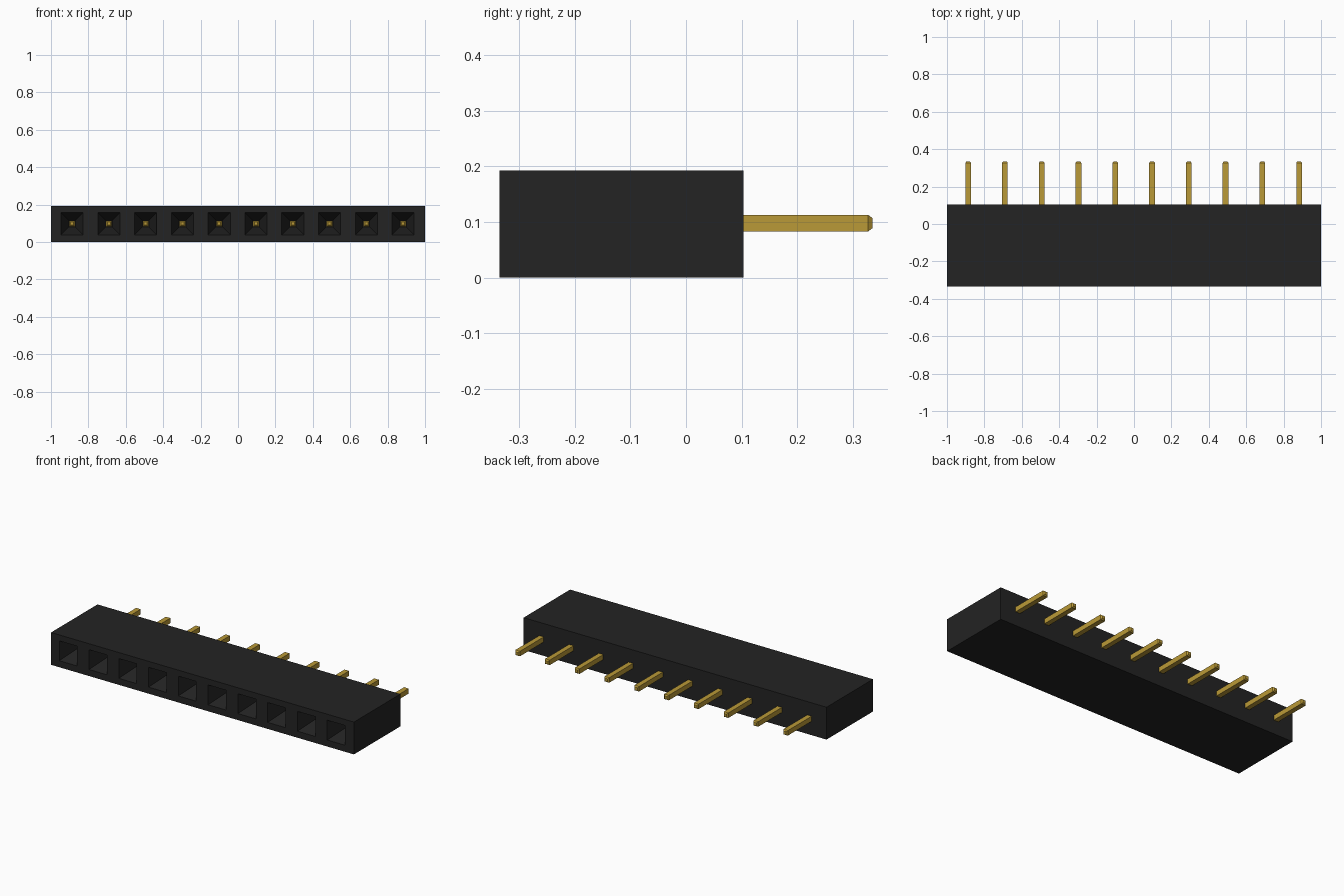
import bpy, bmesh

if "Cube" in bpy.data.objects:
    bpy.data.objects.remove(bpy.data.objects["Cube"], do_unlink=True)


def material(name, rgb, metallic=0.0):
    m = bpy.data.materials.new(name)
    m.use_nodes = True
    m.diffuse_color = (*rgb, 1)
    m.node_tree.nodes["Principled BSDF"].inputs["Base Color"].default_value = (*rgb, 1)
    return m


black = material("black plastic", (0.017, 0.017, 0.017))
gold = material("gold", (0.49, 0.32, 0.038))

COUNT, PITCH, OFFSET = 10, 0.1966, -0.002
FRONT, BACK, HEIGHT = -0.335, 0.103, 0.193
PIN_Z, PIN_HALF = 0.098, 0.015
SOCKET_HALF, FLOOR_HALF, DEPTH = 0.059, 0.018, 0.13
centres = [OFFSET + (i - (COUNT - 1) / 2) * PITCH for i in range(COUNT)]


def ring(bm, x0, x1, z0, z1, y):
    return [bm.verts.new(p) for p in ((x0, y, z0), (x1, y, z0), (x1, y, z1), (x0, y, z1))]


def square(bm, x, half, y):
    return ring(bm, x - half, x + half, PIN_Z - half, PIN_Z + half, y)


def bridge(bm, a, b, sides=range(4)):
    for i in sides:
        j = (i + 1) % 4
        bm.faces.new((a[i], a[j], b[j], b[i]))


def finish(bm, name, mat):
    bmesh.ops.remove_doubles(bm, verts=bm.verts, dist=0.0001)
    bmesh.ops.recalc_face_normals(bm, faces=bm.faces)
    me = bpy.data.meshes.new(name)
    bm.to_mesh(me)
    bm.free()
    me.materials.append(mat)
    ob = bpy.data.objects.new(name, me)
    bpy.context.collection.objects.link(ob)
    return ob


# Housing: one cell per contact, each with a funnel-shaped socket in front
bm = bmesh.new()
edges = [-1] + [(a + b) / 2 for a, b in zip(centres, centres[1:])] + [1]
for i, x in enumerate(centres):
    back = ring(bm, edges[i], edges[i + 1], 0, HEIGHT, BACK)
    front = ring(bm, edges[i], edges[i + 1], 0, HEIGHT, FRONT)
    mouth = square(bm, x, SOCKET_HALF, FRONT)
    floor = square(bm, x, FLOOR_HALF, FRONT + DEPTH)
    # Bottom and top always, end walls only on the outer cells
    sides = [0, 2] + ([3] if i == 0 else []) + ([1] if i == COUNT - 1 else [])
    bm.faces.new(back)
    bridge(bm, back, front, sides)
    bridge(bm, front, mouth)
    bridge(bm, mouth, floor)
    bm.faces.new(floor)
finish(bm, "housing", black)

# Square contact pins with chamfered ends
for i, x in enumerate(centres):
    bm = bmesh.new()
    start, end, tip = FRONT + DEPTH - 0.009, 0.335, 0.008
    rings = [square(bm, x, h, y) for h, y in (
        (PIN_HALF - 0.007, start), (PIN_HALF, start + tip),
        (PIN_HALF, end - tip), (PIN_HALF - 0.006, end))]
    for a, b in zip(rings, rings[1:]):
        bridge(bm, a, b)
    bm.faces.new(rings[0])
    bm.faces.new(rings[-1])
    finish(bm, f"contact_pin_{i + 1}", gold)
